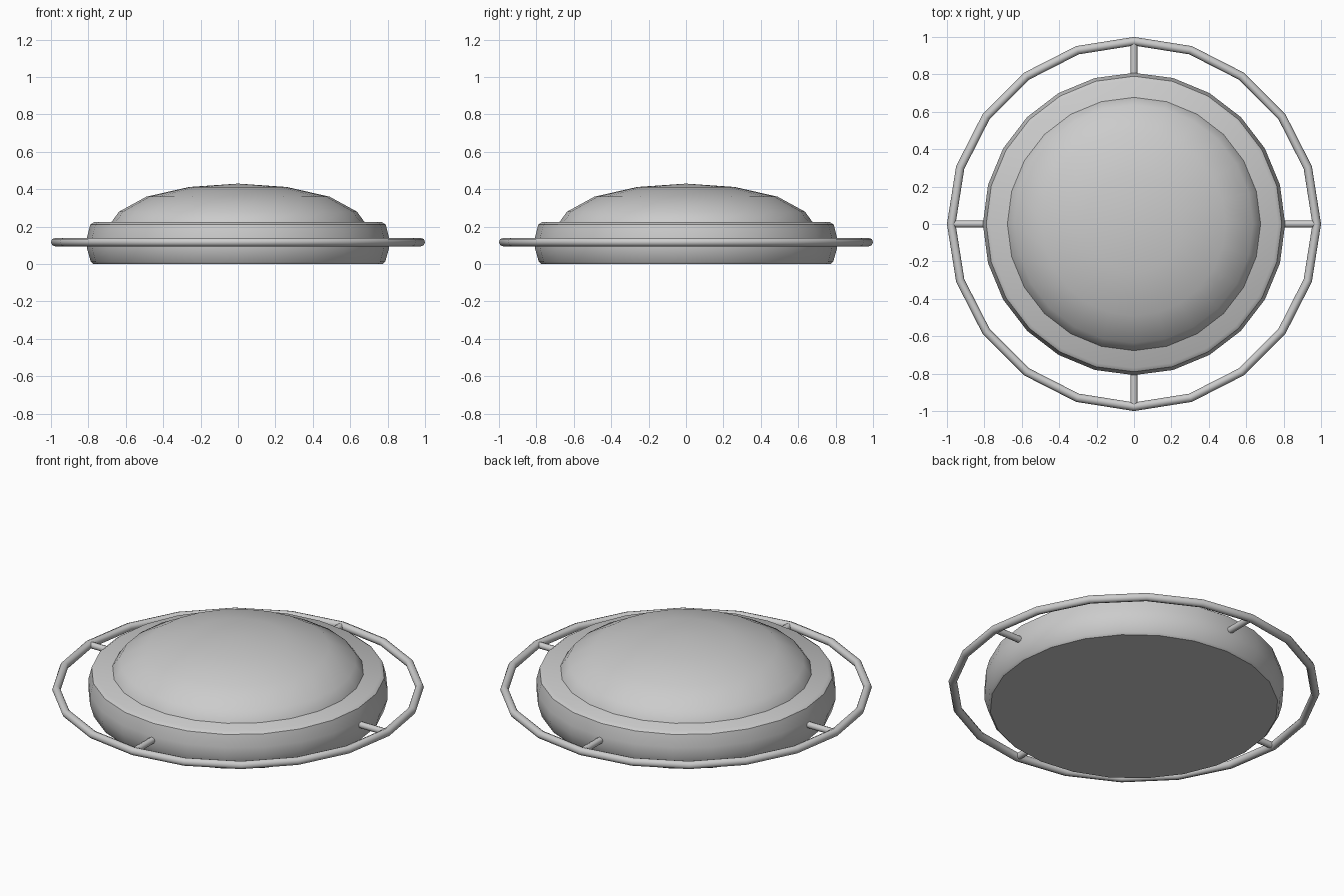
import bpy, bmesh, math

if "Cube" in bpy.data.objects:
    bpy.data.objects.remove(bpy.data.objects["Cube"])


def smooth(obj, angle):
    bpy.ops.object.select_all(action='DESELECT')
    obj.select_set(True)
    bpy.context.view_layer.objects.active = obj
    bpy.ops.object.shade_smooth_by_angle(angle=math.radians(angle))


def finish(name, bm, angle=40):
    bmesh.ops.remove_doubles(bm, verts=bm.verts, dist=1e-5)
    bmesh.ops.recalc_face_normals(bm, faces=bm.faces)
    mesh = bpy.data.meshes.new(name)
    bm.to_mesh(mesh)
    bm.free()
    obj = bpy.data.objects.new(name, mesh)
    bpy.context.collection.objects.link(obj)
    smooth(obj, angle)
    return obj


def lathe(name, profile, steps, closed=False, angle=40):
    """Spin a (radius, z) profile around the z axis."""
    bm = bmesh.new()
    verts = [bm.verts.new((r, 0, z)) for r, z in profile]
    edges = [bm.edges.new(pair) for pair in zip(verts, verts[1:])]
    if closed:
        edges.append(bm.edges.new((verts[-1], verts[0])))
    bmesh.ops.spin(bm, geom=verts + edges, cent=(0, 0, 0), axis=(0, 0, 1),
                   angle=math.tau, steps=steps, use_merge=True)
    return finish(name, bm, angle)


RING_Z = 0.117

# rounded disc body
lathe("body", [(0, 0), (0.775, 0), (0.787, 0.012), (0.808, 0.085), (0.808, 0.14),
               (0.79, 0.21), (0.77, 0.224), (0, 0.224)], 24)

# shallow dome on top
lathe("dome", [(0.68, 0.215), (0.677, 0.224), (0.636, 0.28), (0.49, 0.36),
               (0.26, 0.412), (0, 0.43)], 24)

# outer bumper ring
tube = [(0.977 + 0.023 * math.cos(i * math.tau / 8),
         RING_Z + 0.023 * math.sin(i * math.tau / 8)) for i in range(8)]
lathe("bumper_ring", tube, 20, closed=True, angle=50)

# four spokes holding the ring
for i, side in enumerate(("right", "back", "left", "front")):
    a = i * math.pi / 2
    bpy.ops.mesh.primitive_cylinder_add(
        vertices=8, radius=0.019, depth=0.2,
        location=(0.875 * math.cos(a), 0.875 * math.sin(a), RING_Z),
        rotation=(0, math.pi / 2, a))
    spoke = bpy.context.object
    spoke.name = "spoke_" + side
    smooth(spoke, 50)
